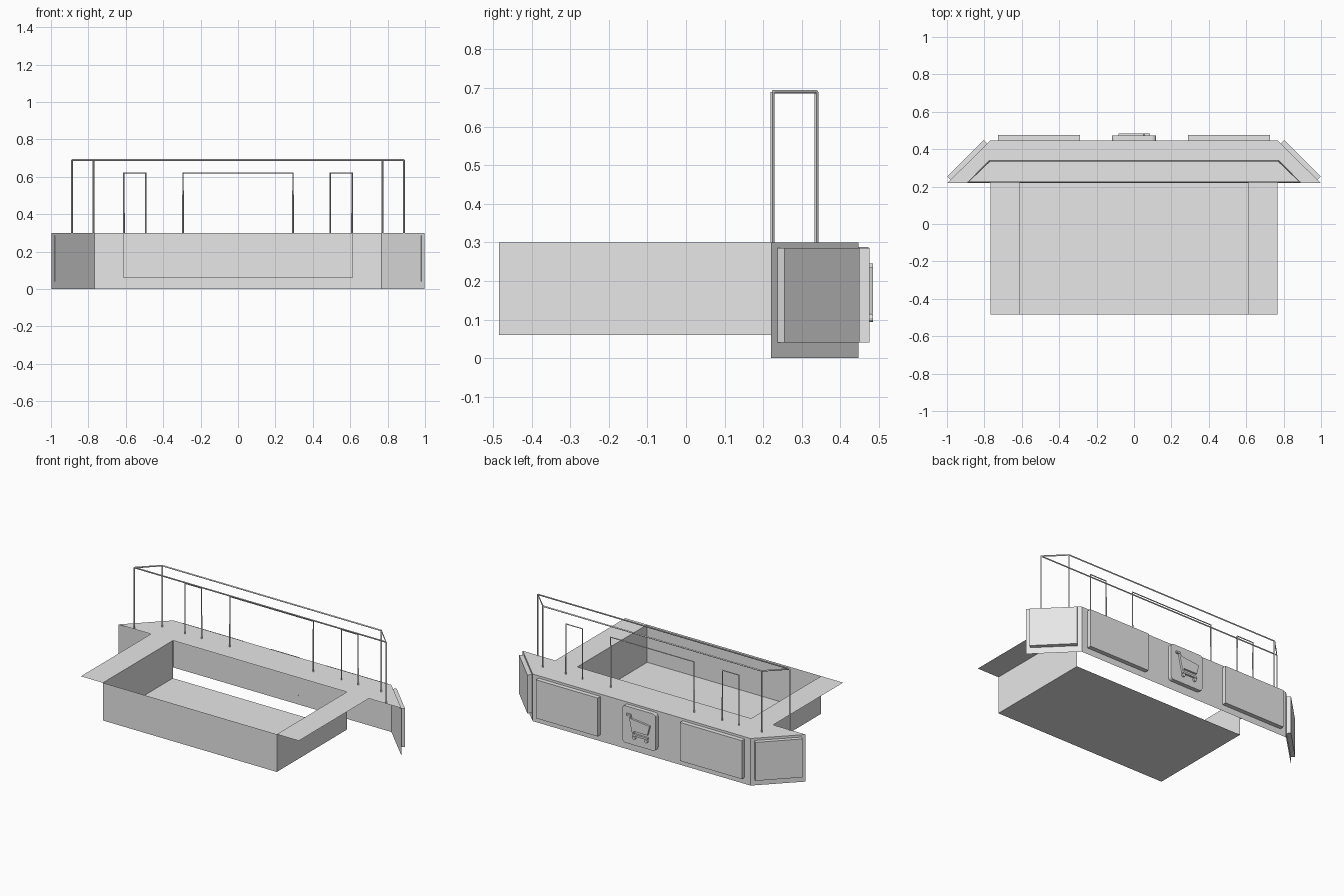
import bpy, bmesh, math
from mathutils import Vector, Matrix

cube = bpy.data.objects.get("Cube")
if cube:
    bpy.data.objects.remove(cube, do_unlink=True)

GREY = (0.8, 0.8, 0.8, 1)
mat = bpy.data.materials.new("light_grey")
mat.use_nodes = True
mat.diffuse_color = GREY
mat.node_tree.nodes["Principled BSDF"].inputs["Base Color"].default_value = GREY


def finish(name, bm):
    mesh = bpy.data.meshes.new(name)
    bm.to_mesh(mesh)
    bm.free()
    mesh.materials.append(mat)
    obj = bpy.data.objects.new(name, mesh)
    bpy.context.collection.objects.link(obj)
    return obj


def sheet(name, faces):
    """Thin surface made of a few polygons."""
    bm = bmesh.new()
    for pts in faces:
        bm.faces.new([bm.verts.new(p) for p in pts])
    bmesh.ops.remove_doubles(bm, verts=bm.verts, dist=1e-4)
    return finish(name, bm)


def box(name, center, size, turn=0, rounding=0):
    bm = bmesh.new()
    bmesh.ops.create_cube(bm, size=1)
    bmesh.ops.scale(bm, vec=size, verts=bm.verts)
    if rounding:
        edges = [e for e in bm.edges
                 if abs((e.verts[0].co - e.verts[1].co).normalized().y) > 0.9]
        bmesh.ops.bevel(bm, geom=edges, offset=rounding, segments=4,
                        profile=0.5, affect='EDGES')
    bm.transform(Matrix.Translation(center) @ Matrix.Rotation(turn, 4, 'Z'))
    return finish(name, bm)


def slab(name, outline, y0, y1):
    """Extrude an xz outline along y."""
    bm = bmesh.new()
    face = bm.faces.new([bm.verts.new((x, y0, z)) for x, z in outline])
    ext = bmesh.ops.extrude_face_region(bm, geom=[face])
    moved = [v for v in ext["geom"] if isinstance(v, bmesh.types.BMVert)]
    bmesh.ops.translate(bm, vec=(0, y1 - y0, 0), verts=moved)
    bmesh.ops.recalc_face_normals(bm, faces=bm.faces)
    return finish(name, bm)


def rod(name, points, closed=False, radius=0.005):
    curve = bpy.data.curves.new(name, 'CURVE')
    curve.dimensions = '3D'
    curve.bevel_depth = radius
    curve.bevel_resolution = 0
    curve.use_fill_caps = True
    spline = curve.splines.new('POLY')
    spline.points.add(len(points) - 1)
    for p, co in zip(spline.points, points):
        p.co = (*co, 1)
    spline.use_cyclic_u = closed
    spline.use_smooth = False
    curve.materials.append(mat)
    obj = bpy.data.objects.new(name, curve)
    bpy.context.collection.objects.link(obj)


TOP, FLOOR = 0.3, 0.06
FRONT, MID, BACK = -0.485, 0.22, 0.447
INNER, OUTER, TIP = 0.613, 0.768, 0.997

# Counter top: angled back strip with two arms running forward
sheet("counter_top", [
    [(-TIP, MID, TOP), (-OUTER, MID, TOP), (-INNER, MID, TOP), (INNER, MID, TOP),
     (OUTER, MID, TOP), (TIP, MID, TOP), (OUTER, BACK, TOP), (-OUTER, BACK, TOP)],
    *[[(s * INNER, FRONT, TOP), (s * OUTER, FRONT, TOP),
       (s * OUTER, MID, TOP), (s * INNER, MID, TOP)][::s] for s in (1, -1)]])

# Back wall with angled ends
wall = [(TIP, MID), (OUTER, BACK), (-OUTER, BACK), (-TIP, MID)]
sheet("back_wall", [[(*a, 0), (*b, 0), (*b, TOP), (*a, TOP)]
                    for a, b in zip(wall, wall[1:])])

# Bin under the arms: floor, front and sides, open at the back and top
rim = [(-INNER, MID), (-INNER, FRONT), (INNER, FRONT), (INNER, MID)]
sheet("bin", [[(*a, FLOOR), (*b, FLOOR), (*b, TOP), (*a, TOP)]
              for a, b in zip(rim, rim[1:])]
      + [[(x, y, FLOOR) for x, y in reversed(rim)]])

# Raised panels on the back and on the angled ends
PANEL_Z, PANEL_H = 0.163, 0.245
for side, s in (("left", 1), ("right", -1)):
    box(f"{side}_back_panel", (s * 0.508, 0.461, PANEL_Z), (0.436, 0.028, PANEL_H))
    box(f"{side}_end_panel", (s * 0.8915, 0.3425, PANEL_Z), (0.275, 0.027, PANEL_H),
        turn=-s * math.pi / 4)

# Centre sign with a shopping cart relief
box("sign_plate", (0, 0.4595, 0.17), (0.235, 0.027, 0.235), rounding=0.02)
Y0, Y1 = 0.472, 0.485
slab("cart_basket", [(0.058, 0.222), (-0.082, 0.207), (-0.066, 0.146), (0.04, 0.146)], Y0, Y1)
slab("cart_handle", [(0.085, 0.245), (0.055, 0.245), (0.028, 0.128), (-0.066, 0.128),
                     (-0.066, 0.116), (0.038, 0.116), (0.064, 0.233), (0.085, 0.233)],
     Y0, Y1)
for n, x in (("rear", 0.03), ("front", -0.055)):
    ring = [(x + 0.011 * math.cos(i * math.pi / 6), 0.104 + 0.011 * math.sin(i * math.pi / 6))
            for i in range(12)]
    slab(f"cart_{n}_wheel", ring, Y0, Y1)

# Canopy frame: top loop on four posts
ROOF, REAR = 0.69, 0.338
corners = [(-0.887, 0.224), (0.887, 0.224), (0.772, REAR), (-0.772, REAR)]
rod("canopy_loop", [(x, y, ROOF) for x, y in corners], closed=True)
for i, (x, y) in enumerate(corners):
    rod(f"canopy_post_{i + 1}", [(x, y, TOP), (x, y, ROOF)])

# Hoops standing on the counter
for name, x0, x1 in (("middle_hoop", -0.294, 0.294), ("left_hoop", 0.493, 0.61),
                     ("right_hoop", -0.61, -0.493)):
    rod(name, [(x0, REAR, TOP), (x0, REAR, 0.62), (x1, REAR, 0.62), (x1, REAR, TOP)])
